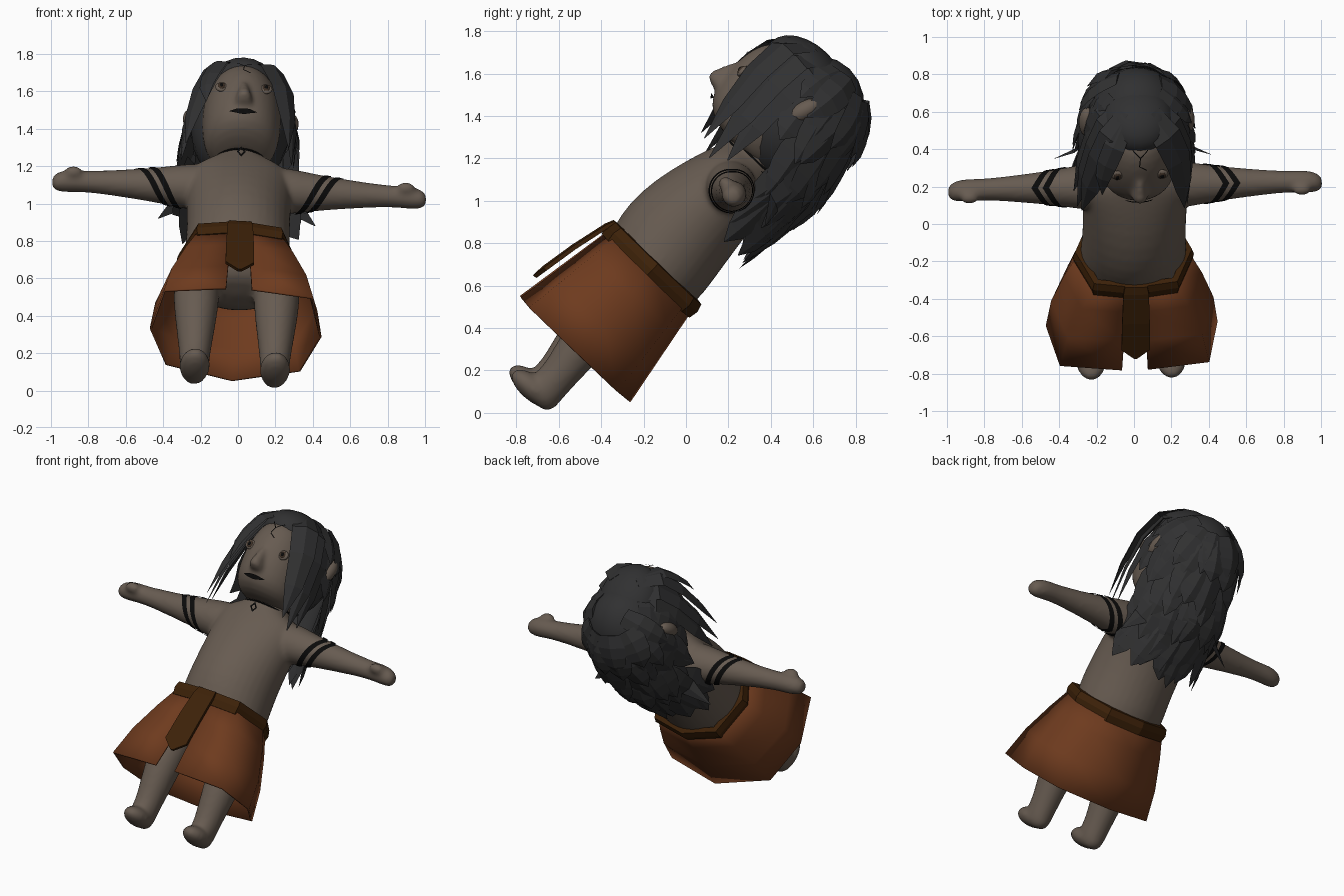
import bpy, bmesh, random
from math import sin, cos, pi, radians, sqrt
from mathutils import Vector, Matrix
from mathutils.bvhtree import BVHTree

random.seed(4)
cube = bpy.data.objects.get("Cube")
if cube:
    bpy.data.objects.remove(cube)

# The figure is built upright, then leaned back as a whole
LEAN = (Matrix.Translation((-0.01, -0.432, 0.414)) @ Matrix.Rotation(radians(-43.8), 4, 'X')
        @ Matrix.Rotation(radians(3), 4, 'Z') @ Matrix.Rotation(radians(1), 4, 'Y'))


def material(name, color):
    m = bpy.data.materials.new(name)
    m.use_nodes = True
    m.diffuse_color = (*color, 1)
    m.node_tree.nodes["Principled BSDF"].inputs["Base Color"].default_value = (*color, 1)
    return m


SKIN = material("skin", (0.135, 0.105, 0.082))
HAIR = material("hair", (0.03, 0.03, 0.031))
CLOTH = material("rust cloth", (0.155, 0.043, 0.013))
LEATHER = material("dark leather", (0.045, 0.015, 0.0025))
INK = material("black ink", (0.003, 0.003, 0.003))
IRIS = material("eye brown", (0.045, 0.028, 0.018))


def finish(name, bm, mat, smooth=True, thick=0, blend=False):
    bmesh.ops.recalc_face_normals(bm, faces=bm.faces)
    me = bpy.data.meshes.new(name)
    bm.to_mesh(me)
    bm.free()
    me.materials.append(mat)
    for p in me.polygons:
        p.use_smooth = smooth
    ob = bpy.data.objects.new(name, me)
    bpy.context.collection.objects.link(ob)
    ob.matrix_world = LEAN
    if thick:
        ob.modifiers.new("thickness", 'SOLIDIFY').thickness = thick
    if blend:
        # Round the lofts, fuse them into one skin and soften the joins
        sub = ob.modifiers.new("rounding", 'SUBSURF')
        sub.levels = sub.render_levels = 1
        fuse = ob.modifiers.new("fuse", 'REMESH')
        fuse.mode, fuse.voxel_size, fuse.use_smooth_shade = 'VOXEL', .014, True
        soft = ob.modifiers.new("soften", 'SMOOTH')
        soft.factor, soft.iterations = .5, 5
    return ob


def loft(bm, rings, closed=True, caps=True):
    rows = [[bm.verts.new(p) for p in r] for r in rings]
    n = len(rows[0])
    for a, b in zip(rows, rows[1:]):
        for i in range(n if closed else n - 1):
            j = (i + 1) % n
            bm.faces.new((a[i], a[j], b[j], b[i]))
    if closed and caps:
        bm.faces.new(rows[0])
        bm.faces.new(rows[-1])


def ring(c, a, b, n=18):
    return [Vector(c) + Vector(a) * cos(2 * pi * i / n) + Vector(b) * sin(2 * pi * i / n)
            for i in range(n)]


def column(sections, x=0):
    # each section: height, front depth, back depth, half width
    return [ring((x, (k - f) / 2, z), (w, 0, 0), (0, (f + k) / 2, 0)) for z, f, k, w in sections]


def add_ball(bm, loc, size, turn=0):
    m = Matrix.Translation(loc) @ Matrix.Rotation(turn, 4, 'X') @ Matrix.Diagonal((*size, 1))
    bmesh.ops.create_uvsphere(bm, u_segments=20, v_segments=12, radius=1, matrix=m)


def ball(name, loc, size, mat, turn=0):
    bm = bmesh.new()
    add_ball(bm, loc, size, turn)
    return finish(name, bm, mat)


# Body: torso, arms, thumbs, legs and feet fused together
UP, ACROSS = Vector((0, -.69, .72)), Vector((0, .72, .69))
ARM = [(.02, .05), (.1, .1), (.2, .13), (.3, .12), (.4, .102), (.5, .088), (.7, .066), (.83, .057),
       (.91, .062), (.975, .054), (1.005, .028)]
bm = bmesh.new()
loft(bm, column([(0.13, .1, .1, .17), (.18, .18, .18, .25), (.28, .23, .25, .28), (.41, .262, .278, .29),
                 (.53, .287, .264, .282), (.7, .272, .24, .28), (.86, .228, .222, .29),
                 (.96, .193, .188, .3), (1.02, .168, .163, .27), (1.06, .153, .143, .18),
                 (1.1, .142, .132, .125), (1.2, .14, .12, .12)]))
for s in (-1, 1):
    loft(bm, [ring((s * x, 0, .92 - max(0, x - .9) * .15), UP * r, ACROSS * r) for x, r in ARM])
    add_ball(bm, (s * .89, -.045, .925), (.055, .055, .036))
    loft(bm, column([(.28, .12, .13, .12), (.1, .13, .12, .127), (-.05, .112, .12, .112),
                     (-.2, .078, .12, .094), (-.3, .053, .12, .082), (-.37, .06, .125, .08),
                     (-.42, .06, .125, .074), (-.46, .03, .1, .05)], s * .215))
    add_ball(bm, (s * .215, -.005, -.41), (.083, .135, .06), .1)
finish("body", bm, SKIN, blend=True)

# Head with nose, and a surface to lay the face details on
bm = bmesh.new()
loft(bm, column([(1.07, .18, .06, .11), (1.1, .29, .1, .175), (1.16, .355, .12, .205),
                 (1.26, .377, .15, .215), (1.36, .382, .16, .215), (1.46, .368, .17, .2),
                 (1.55, .325, .15, .165), (1.62, .18, .1, .09)]))
tree = BVHTree.FromBMesh(bm)
loft(bm, column([(1.19, .35, -.28, .03), (1.205, .41, -.28, .046), (1.23, .44, -.28, .048),
                 (1.26, .428, -.28, .04), (1.32, .398, -.28, .032), (1.38, .375, -.28, .02)]))
finish("head", bm, SKIN, blend=True)
for s, side in ((-1, "right"), (1, "left")):
    ball(side + "_ear", (s * .265, 0, 1.42), (.045, .045, .085), SKIN, -.3)


def on_face(x, z, lift=.005):
    hit = tree.ray_cast(Vector((x, -2, z)), Vector((0, 1, 0)))[0]
    return Vector((x, (hit.y if hit else -.2) - lift, z))


def ink_line(name, points, width):
    bm = bmesh.new()
    for (x0, z0), (x1, z1) in zip(points, points[1:]):
        d = Vector((x1 - x0, z1 - z0))
        nx, nz = -d.y / d.length * width / 2, d.x / d.length * width / 2
        rows = []
        for i in range(5):
            x, z = x0 + d.x * i / 4, z0 + d.y * i / 4
            rows.append([on_face(x - nx, z - nz), on_face(x + nx, z + nz)])
        loft(bm, rows, closed=False)
    finish(name, bm, INK)


# Forehead marks, mouth and eyes
ink_line("forehead_mark_fork", [(-.04, 1.535), (0, 1.495), (.04, 1.535)], .005)
ink_line("forehead_mark_stem", [(0, 1.495), (-.005, 1.45), (.035, 1.425)], .005)
bm = bmesh.new()
mouth = []
for i in range(13):
    x = i * .0125 - .075
    low = 1.148 + 3 * x * x
    mouth.append([on_face(x, low), on_face(x, low + .001 + .025 * cos(x * 20.5))])
loft(bm, mouth, closed=False)
finish("mouth", bm, INK)
for s, side in ((-1, "right"), (1, "left")):
    spot = on_face(s * .12, 1.35, 0)
    ball(side + "_eyelid", spot, (.033, .016, .031), SKIN)
    ball(side + "_iris", spot + Vector((0, -.01, 0)), (.02, .01, .022), IRIS)
    ball(side + "_pupil", spot + Vector((0, -.016, 0)), (.01, .007, .013), INK)


# Two chevron ink bands on each arm
def arm_radius(x):
    for (x0, r0), (x1, r1) in zip(ARM, ARM[1:]):
        if x <= x1:
            return r0 + (r1 - r0) * (x - x0) / (x1 - x0)


def band_ring(s, apex):
    pts = []
    for i in range(32):
        t = 2 * pi * i / 32 - pi
        x = apex - .17 * abs(t) / pi
        r = arm_radius(x) + .003
        pts.append(Vector((s * x, 0, .92)) + UP * r * cos(t) + ACROSS * r * sin(t))
    return pts


for s, side in ((-1, "right"), (1, "left")):
    bm = bmesh.new()
    for apex in (.56, .5):
        loft(bm, [band_ring(s, apex), band_ring(s, apex - .035)], caps=False)
    finish(side + "_arm_bands", bm, INK)

# Necklace and pendant
bm = bmesh.new()
for z, r in ((1.068, .157), (1.09, .148)):
    hoop = [ring(p, (p - Vector((0, 0, z))).normalized() * .005, (0, 0, .005), 6)
            for p in ring((0, 0, z), (r, 0, 0), (0, r, 0), 32)]
    loft(bm, hoop + hoop[:1], caps=False)
loft(bm, [ring((0, -.186, 1.02), (r, 0, 0), (0, -r * .3, r * 1.3), 4) for r in (.024, .013)], caps=False)
finish("necklace", bm, INK)

# Wrapped skirt, open at the front
HEM = [(.07, .345), (.4, .3), (.46, 0), (.36, -.275), (0, -.375)]
WAIST = [(.03, .255), (.21, .225), (.295, 0), (.21, -.225), (0, -.28)]


def wrap(points, z):
    half = [(x, -d, z) for x, d in points]
    return half + [(-x, y, z) for x, y, z in half[-2::-1]]


rows = []
for t in (0, .3, .65, 1):
    grow = 1 + .09 * sin(pi * t)
    mix = [((a + (c - a) * t) * grow, b + (d - b) * t) for (a, b), (c, d) in zip(WAIST, HEM)]
    rows.append(wrap(mix, .4 - .545 * t))
bm = bmesh.new()
loft(bm, rows, closed=False)
finish("skirt", bm, CLOTH, thick=.012)

# Belt and hanging tab
bm = bmesh.new()
belt = [wrap([(x * g, d * g) for x, d in WAIST], z)
        for g, z in ((.97, .335), (1.07, .335), (1.1, .38), (1.06, .42), (.95, .425))]
loft(bm, belt, caps=False)
finish("belt", bm, LEATHER, smooth=False)
bm = bmesh.new()
loft(bm, [[(-w, -d, z), (w, -d, z), (w, -d - .02, z), (-w, -d - .02, z)]
          for z, d, w in ((.42, .255, .06), (.38, .272, .068), (.2, .315, .074),
                          (.03, .345, .076), (-.03, .352, .008))])
finish("belt_tab", bm, LEATHER, smooth=False)


# Hair: cap, crown, back sheet and layered pointed locks
def hair(az, z, push=0):
    k = sqrt(max(.02, 1 - ((z - 1.38) / .325) ** 2)) if z > 1.38 else 1
    low = max(0, 1.38 - z)
    rx = .26 * k + .06 * low + push
    ry = .25 * k + .14 * low - max(0, 1.1 - z) * .32 + push
    return Vector((rx * sin(az), .05 + ry * cos(az), z))


ball("hair_cap", (0, .03, 1.38), (.265, .265, .325), HAIR)
ball("hair_crown", (0, -.1, 1.54), (.195, .225, .145), HAIR)
bm = bmesh.new()
loft(bm, [[hair(i * .23 - 1.15, 1.42 - j * .09, -.01) for i in range(11)] for j in range(7)], closed=False)
finish("hair_back", bm, HAIR)


def lock(bm, pts, width):
    rows = []
    last = len(pts) - 1
    for i, p in enumerate(pts):
        along = (pts[min(i + 1, last)] - pts[max(i - 1, 0)]).normalized()
        out = (p - Vector((0, 0, 1.3 if p.z > 1.3 else p.z))).normalized()
        across = along.cross(out).normalized()
        w = width * (.75, 1, .95, .7, .03)[i]
        rows.append([p - across * w, p + out * w * .3, p + across * w])
    loft(bm, rows)


bm = bmesh.new()
for z0, count, spread, length in ((1.66, 8, 2.0, .24), (1.57, 10, 1.9, .27), (1.46, 11, 1.75, .28),
                                  (1.35, 9, 1.35, .3), (1.23, 9, 1.2, .31), (1.1, 8, 1.15, .34),
                                  (1.0, 7, 1.05, .31)):
    for i in range(count):
        az = spread * (2 * i / (count - 1) - 1) + random.uniform(-.09, .09)
        top = z0 + random.uniform(-.03, .03)
        size = length * random.uniform(.8, 1.1)
        drift = random.uniform(-.05, .05)
        flare = random.uniform(.008, .016)
        lock(bm, [hair(az + drift * j, top - size * j / 4, flare * j) for j in range(5)],
             random.uniform(.065, .095))

# Front locks framing the face, fuller on the right, and one flared lock behind each shoulder
for s, wide in ((-1, .05), (1, 0)):
    for dx, dy, end in ((0, 0, 1.0), (.02, .08, .95), (.035, .15, 1.0)):
        tip = Vector((s * (.25 + dx + wide), -.25 + dy, end))
        lock(bm, [Vector((s * .06, -.18 + dy, 1.65)), Vector((s * (.15 + dx), -.27 + dy, 1.56)),
                  Vector((s * (.21 + dx), -.285 + dy, 1.4)), Vector((s * (.24 + dx + wide / 2), -.27 + dy, 1.2)),
                  tip], .085)
    flared = [hair(s * (.95 + .05 * j), 1.25 - .08 * j, .015 * j) for j in range(4)]
    lock(bm, flared + [Vector((s * .42, .235, .9))], .08)
lock(bm, [Vector((-.08, -.22, 1.63)), Vector((-.14, -.31, 1.54)), Vector((-.18, -.335, 1.43)),
          Vector((-.2, -.345, 1.34)), Vector((-.2, -.35, 1.22))], .06)
finish("hair_locks", bm, HAIR, smooth=False)
